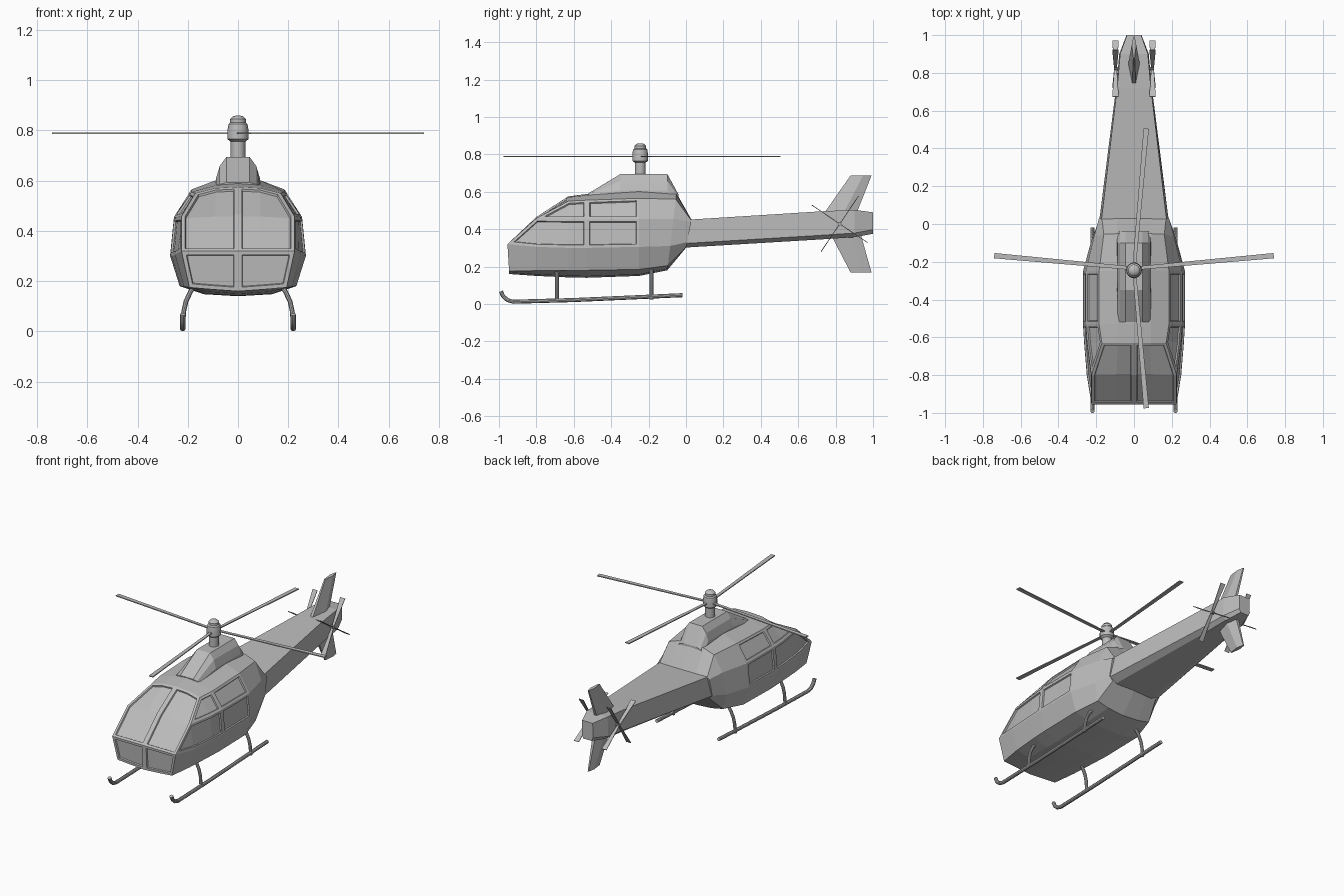
import bpy, bmesh, math
from mathutils import Matrix, Vector

cube = bpy.data.objects.get("Cube")
if cube:
    bpy.data.objects.remove(cube, do_unlink=True)

grey = bpy.data.materials.new("plain_grey")
grey.use_nodes = True
grey.diffuse_color = (0.5, 0.5, 0.5, 1)
grey.node_tree.nodes["Principled BSDF"].inputs["Base Color"].default_value = (0.5, 0.5, 0.5, 1)


def finish(bm, name, smooth=False):
    bmesh.ops.recalc_face_normals(bm, faces=bm.faces)
    mesh = bpy.data.meshes.new(name)
    bm.to_mesh(mesh)
    bm.free()
    mesh.materials.append(grey)
    obj = bpy.data.objects.new(name, mesh)
    bpy.context.collection.objects.link(obj)
    if smooth:
        bpy.ops.object.select_all(action='DESELECT')
        obj.select_set(True)
        bpy.context.view_layer.objects.active = obj
        bpy.ops.object.shade_smooth_by_angle(angle=math.radians(35))
    return obj


def loft(name, rings, closed=True, smooth=False):
    """Skin a list of equal closed rings and cap both ends."""
    bm = bmesh.new()
    rows = [[bm.verts.new(p) for p in ring] for ring in rings]
    n = len(rows[0])
    for a, b in zip(rows, rows[1:]):
        for j in range(n):
            k = (j + 1) % n
            bm.faces.new((a[j], a[k], b[k], b[j]))
    bm.faces.new(rows[0])
    bm.faces.new(rows[-1])
    return finish(bm, name, smooth)


def mirrored(half):
    """Close a half outline across x = 0."""
    return half + [(-x, y, z) for x, y, z in reversed(half) if abs(x) > 1e-6]


def tube(name, path, radius, sides=10):
    """Sweep a circle along a path lying in a plane of constant x or y."""
    pts = [Vector(p) for p in path]
    flat = Vector((1, 0, 0)) if len({p.x for p in pts}) == 1 else Vector((0, 1, 0))
    rings = []
    for i, p in enumerate(pts):
        t = (pts[min(i + 1, len(pts) - 1)] - pts[max(i - 1, 0)]).normalized()
        side = t.cross(flat)
        rings.append([p + radius * (flat * math.cos(a) + side * math.sin(a))
                      for a in (math.tau * k / sides for k in range(sides))])
    return loft(name, rings, smooth=True)


# Cabin: y, slant, bottom, chine z, belt x/z, shoulder x/z, roof edge x/z, top
stations = [
    (-.945, -.06, .16, .175, .225, .32, .225, .32, .225, .32, .32),
    (-.80, 0, .15, .178, .25, .305, .225, .458, .225, .458, .465),
    (-.63, 0, .142, .18, .264, .30, .248, .455, .17, .55, .575),
    (-.53, 0, .14, .18, .27, .30, .255, .455, .185, .555, .588),
    (-.25, 0, .15, .185, .27, .305, .255, .455, .185, .565, .61),
    (-.10, .12, .18, .205, .225, .31, .212, .455, .16, .56, .592),
    (0, .2, .30, .305, .19, .33, .186, .44, .17, .446, .45),
]


def cabin():
    bm = bmesh.new()
    seen = {}

    def vert(p):
        key = tuple(round(c, 4) for c in p)
        if key not in seen:
            seen[key] = bm.verts.new(key)
        return seen[key]

    def face(*vs):
        vs = list(dict.fromkeys(vs))
        return bm.faces.new(vs) if len(vs) > 2 else None

    rows = []
    for y, s, bot, chine, w, belt, ex, ez, fx, fz, top in stations:
        half = [(0, bot), (.5 * w, bot + .008), (.86 * w, chine), (w, belt),
                (ex, ez), (fx, fz), (.09, top - .2 * (top - fz)), (0, top)]
        ring = mirrored([(x, y + s * (z - bot), z) for x, z in half])
        rows.append([vert(p) for p in ring])
    n = len(rows[0])
    grid = {}
    for i, (a, b) in enumerate(zip(rows, rows[1:])):
        for j in range(n):
            k = (j + 1) % n
            grid[i, j] = face(a[j], a[k], b[k], b[j])
    # Nose panels, left and right of the centre post
    r = rows[0]
    nose = [[face(r[0], r[1], r[6], r[7]), face(r[1], r[2], r[5], r[6])],
            [face(r[0], r[7], r[8], r[13]), face(r[13], r[8], r[9], r[12])]]
    face(*rows[-1])
    bmesh.ops.recalc_face_normals(bm, faces=bm.faces)
    # Panes: windscreen, door windows and upper side windows
    layout = [((0, 1), (5, 6)), ((0, 1, 2), (3,)), ((3,), (3,)),
              ((1, 2), (4,)), ((3,), (4,))]
    panes = list(nose)
    for rows_in, cols in layout:
        for flip in (False, True):
            panes.append([grid[i, n - 1 - j if flip else j] for i in rows_in for j in cols])
    for pane in panes:
        pane = [f for f in pane if f]
        bmesh.ops.inset_region(bm, faces=pane, thickness=.015, use_even_offset=True)
        bmesh.ops.inset_region(bm, faces=pane, thickness=.003, depth=-.008, use_even_offset=True)
    finish(bm, "cabin")


cabin()

# Tail boom: y, top, bottom, half width
boom = [(-.03, .448, .30, .19), (.72, .495, .345, .095), (.90, .503, .357, .078), (1, .49, .375, .04)]
loft("tail_boom", [mirrored([(.72 * w, y, b), (w, y, b + .022), (.94 * w, y, t)])
                   for y, t, b, w in boom])

# Engine housing: y, width scale, base, height
housing = [(-.52, 1, .57, .022), (-.35, 1, .57, .125), (-.10, 1, .57, .125), (-.04, 1, .55, .035)]
loft("engine_housing", [mirrored([(.09 * s, y, b), (.088 * s, y, b + .3 * h),
                                  (.073 * s, y, b + .7 * h), (.046 * s, y, b + h)])
                        for y, s, b, h in housing])


def fin(name, levels):
    """Tapered fin: z, front y, back y, half thickness."""
    loft(name, [[(-t * .3, f, z), (t * .3, f, z), (t, f + .6 * (b - f), z), (t * .3, b, z),
                 (-t * .3, b, z), (-t, f + .6 * (b - f), z)] for z, f, b, t in levels])


fin("upper_fin", [(.48, .735, .91, .032), (.687, .88, .992, .012)])
fin("lower_fin", [(.37, .775, .935, .032), (.168, .88, .992, .012)])


def lathe(name, profile, centre, axis='Z', sides=16):
    turn = Matrix.Rotation(math.pi / 2, 3, 'Y') if axis == 'X' else Matrix.Identity(3)
    rings = [[Vector(centre) + turn @ Vector((r * math.cos(a), r * math.sin(a), h))
              for a in (math.tau * k / sides for k in range(sides))] for r, h in profile]
    return loft(name, rings, smooth=True)


# Main rotor
hub = (0, -.245, 0)
lathe("rotor_mast", [(.029, .66), (.029, .77)], hub)
lathe("rotor_hub", [(.029, .755), (.042, .765), (.042, .80), (.038, .825), (.031, .832),
                    (.031, .845), (.022, .855), (.008, .859)], hub)


def blade(name, length, root, tip, thick, place):
    obj = loft(name, [[(x, -w, -thick), (x, w, -thick), (x, w, thick), (x, -w, thick)]
                      for x, w in ((.0, root), (length, tip))])
    obj.data.transform(place)


for i, angle in enumerate((5.2, 85, 174.8, -85)):
    blade(f"main_blade_{i + 1}", .743, .009, .014, .003,
          Matrix.Translation((0, -.235, .788)) @ Matrix.Rotation(math.radians(angle), 4, 'Z'))

# Tail rotors on both sides, joined by one shaft
lathe("tail_rotor_shaft", [(.009, -.105), (.009, .105)], (0, .822, .428), 'X', 10)
for side, label in ((1, "left"), (-1, "right")):
    for i in range(4):
        blade(f"{label}_tail_blade_{i + 1}", .18, .007, .017, .002,
              Matrix.Translation((side * .098, .822, .428))
              @ Matrix.Rotation(math.radians(-34 + 90 * i), 4, 'X')
              @ Matrix.Rotation(math.pi / 2, 4, 'Z')
              )

# Landing skids and their struts
for side, label in ((1, "left"), (-1, "right")):
    x = side * .22
    tube(f"{label}_skid", [(x, -.99, .068), (x, -.978, .042), (x, -.955, .021),
                           (x, -.925, .012), (x, -.60, .021), (x, -.018, .047)], .0115)
    for y, label2 in ((-.69, "front"), (-.185, "rear")):
        tube(f"{label}_{label2}_strut", [(side * .165, y, .19), (side * .188, y, .16),
                                         (side * .207, y, .12), (side * .216, y, .08),
                                         (x, y, .025)], .01)
